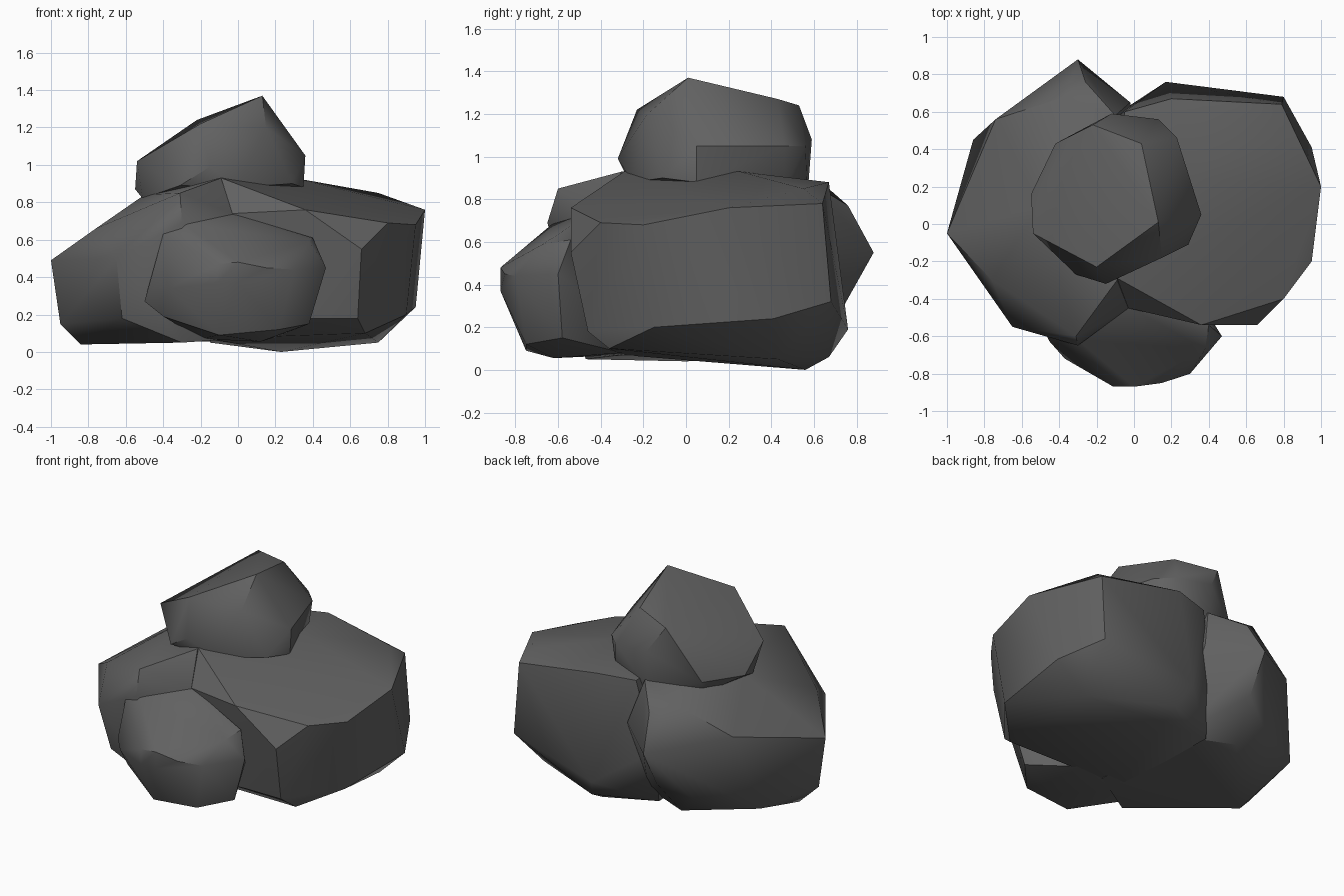
import bpy, bmesh, math

# One dark stone colour for the whole pile
stone = bpy.data.materials.new("dark_grey_stone")
stone.diffuse_color = (0.12, 0.12, 0.12, 1)


def rock(name, corners, smooth=38):
    """Chiselled boulder: convex hull of its corners, softened on shallow edges."""
    bm = bmesh.new()
    for c in corners:
        bm.verts.new(c)
    hull = bmesh.ops.convex_hull(bm, input=bm.verts[:])
    inside = {v for v in hull["geom_interior"] + hull["geom_unused"]
              if isinstance(v, bmesh.types.BMVert)}
    bmesh.ops.delete(bm, geom=list(inside), context='VERTS')
    bmesh.ops.dissolve_limit(bm, angle_limit=math.radians(4),
                             verts=bm.verts[:], edges=bm.edges[:])
    bmesh.ops.recalc_face_normals(bm, faces=bm.faces[:])
    me = bpy.data.meshes.new(name)
    bm.to_mesh(me)
    bm.free()
    me.materials.append(stone)
    ob = bpy.data.objects.new(name, me)
    bpy.context.collection.objects.link(ob)
    bpy.ops.object.select_all(action='DESELECT')
    ob.select_set(True)
    bpy.context.view_layer.objects.active = ob
    bpy.ops.object.shade_smooth_by_angle(angle=math.radians(smooth))
    return ob


# Large right boulder: top rim, then lower rim
rock("right_boulder", [
    (-0.09, -0.29, 0.93), (-0.03, -0.45, 0.74), (0.36, -0.54, 0.76),
    (0.66, -0.54, 0.55), (0.80, -0.40, 0.69), (0.95, -0.20, 0.68),
    (1.00, 0.20, 0.76), (0.79, 0.64, 0.78), (0.75, 0.55, 0.85),
    (0.20, 0.67, 0.88), (-0.05, 0.60, 0.87), (0.30, 0.25, 0.93),
    (0.64, -0.46, 0.18), (0.38, -0.46, 0.18), (0.68, -0.36, 0.10),
    (0.42, -0.32, 0.09), (0.90, -0.15, 0.20), (0.95, 0.41, 0.24),
    (0.75, 0.43, 0.05), (0.80, 0.68, 0.32), (0.17, 0.76, 0.19),
    (0.23, 0.67, 0.06), (0.23, 0.56, 0.00), (-0.15, 0.50, 0.05),
    (-0.15, -0.30, 0.07), (-0.15, 0.55, 0.40)])

# Large left boulder
rock("left_boulder", [
    (-1.00, -0.05, 0.49), (-0.86, 0.45, 0.17), (-0.74, 0.56, 0.66),
    (-0.37, 0.68, 0.84), (-0.26, 0.76, 0.77), (-0.10, 0.58, 0.88),
    (-0.30, 0.88, 0.55), (-0.02, 0.65, 0.60), (-0.30, 0.74, 0.30),
    (-0.50, 0.63, 0.20), (-0.50, 0.10, 0.84), (-0.31, -0.60, 0.85),
    (-0.30, -0.65, 0.69), (-0.09, -0.30, 0.93), (-0.03, -0.45, 0.74),
    (-0.76, -0.30, 0.66), (-0.65, -0.55, 0.50), (-0.95, -0.05, 0.15),
    (-0.84, 0.00, 0.04), (-0.62, -0.46, 0.18), (-0.30, -0.47, 0.05),
    (-0.35, 0.55, 0.06), (0.00, 0.40, 0.06), (0.00, -0.30, 0.07)])

# Small boulder in front
rock("front_boulder", [
    (-0.40, -0.62, 0.63), (-0.30, -0.62, 0.69), (-0.03, -0.44, 0.74),
    (0.40, -0.54, 0.61), (0.38, -0.67, 0.59), (0.47, -0.60, 0.45),
    (0.42, -0.52, 0.39), (0.30, -0.80, 0.44), (0.15, -0.85, 0.45),
    (0.00, -0.87, 0.48), (-0.11, -0.87, 0.47), (0.00, -0.87, 0.37),
    (-0.11, -0.87, 0.37), (-0.37, -0.72, 0.34), (-0.50, -0.54, 0.27),
    (-0.45, -0.63, 0.36), (-0.40, -0.60, 0.19), (-0.10, -0.75, 0.09),
    (0.12, -0.62, 0.055), (0.22, -0.75, 0.12), (0.38, -0.58, 0.15),
    (-0.20, -0.30, 0.07), (0.20, -0.30, 0.08)])

# Tilted boulder on top, sunk into the two below
rock("top_boulder", [
    (-0.55, 0.16, 0.87), (-0.54, -0.05, 1.02), (-0.20, -0.23, 1.22),
    (0.13, 0.01, 1.37), (0.04, 0.43, 1.27), (-0.42, 0.43, 0.89),
    (-0.22, 0.53, 1.24), (0.15, -0.18, 1.20), (-0.15, -0.32, 0.99),
    (-0.31, -0.27, 0.89), (0.00, -0.25, 0.88), (0.36, 0.05, 1.05),
    (0.29, -0.11, 0.90), (0.35, 0.05, 0.88), (0.23, 0.46, 1.05),
    (0.13, 0.56, 1.05), (-0.12, 0.59, 1.08), (-0.12, 0.57, 0.82),
    (0.20, 0.46, 0.85), (-0.51, 0.02, 0.82), (-0.40, 0.40, 0.80)])
